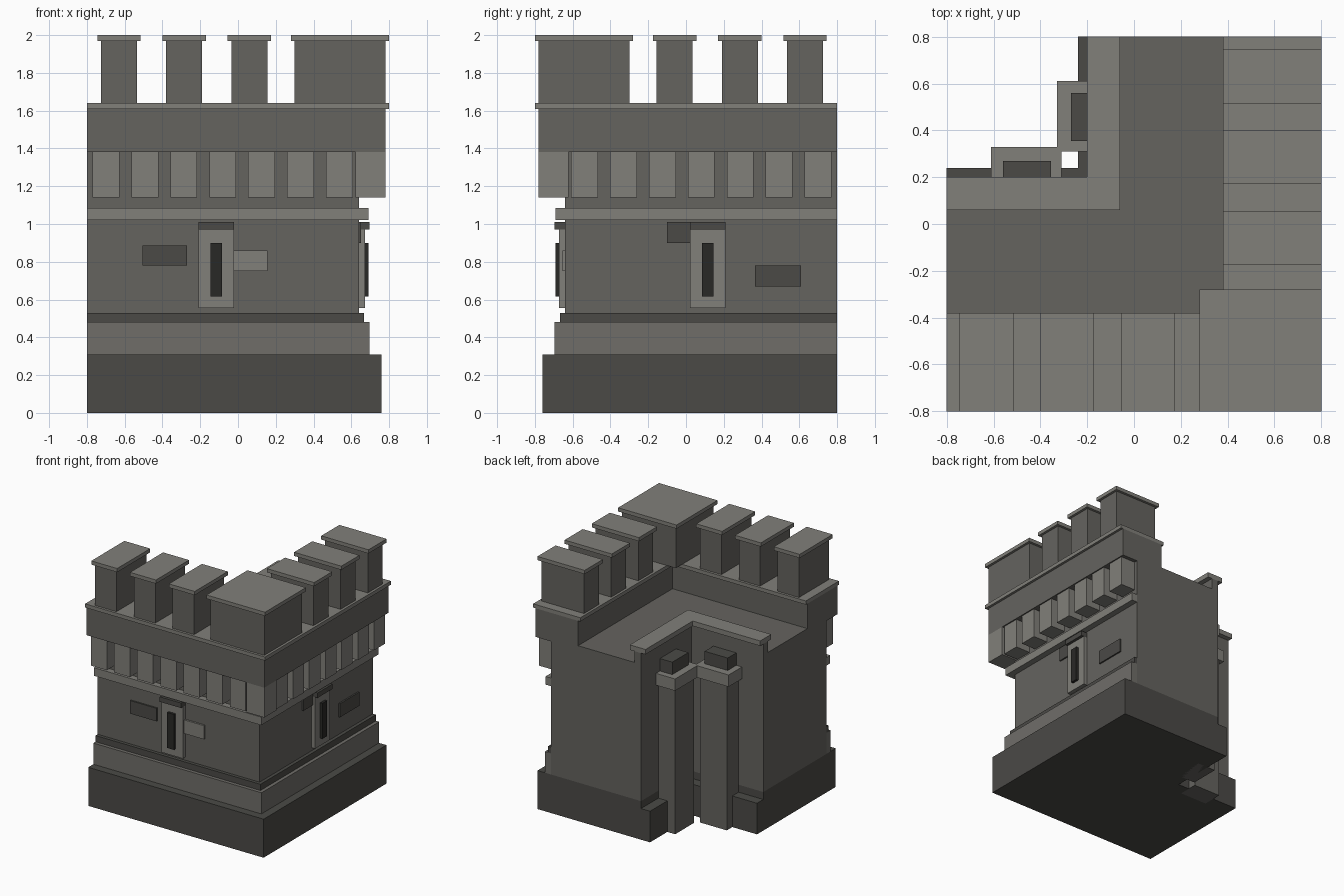
import bpy, bmesh

if "Cube" in bpy.data.objects:
    bpy.data.objects.remove(bpy.data.objects["Cube"])


def grey(name, v):
    m = bpy.data.materials.new(name)
    m.diffuse_color = (v, v * 0.97, v * 0.88, 1)
    m.use_nodes = True
    m.node_tree.nodes["Principled BSDF"].inputs["Base Color"].default_value = m.diffuse_color
    return m


DARK, MID, BASE2 = grey("dark_stone", 0.07), grey("mid_stone", 0.13), grey("worn_stone", 0.16)
LIGHT, BLACK = grey("light_stone", 0.22), grey("opening", 0.022)
E = 0.8  # wing end plane


def prism(name, pts, z0, z1, mat):
    """Extrude a plan outline from z0 to z1."""
    bm = bmesh.new()
    f = bm.faces.new([bm.verts.new((x, y, z0)) for x, y in pts])
    ext = bmesh.ops.extrude_face_region(bm, geom=[f])["geom"]
    bmesh.ops.translate(bm, vec=(0, 0, z1 - z0),
                        verts=[v for v in ext if isinstance(v, bmesh.types.BMVert)])
    bmesh.ops.recalc_face_normals(bm, faces=bm.faces)
    me = bpy.data.meshes.new(name)
    bm.to_mesh(me)
    bm.free()
    me.materials.append(mat)
    bpy.context.collection.objects.link(bpy.data.objects.new(name, me))


def ell(name, o, i, z0, z1, mat):
    """L-shaped course: outer faces at o, inner corner faces at i."""
    prism(name, [(-E, -o), (o, -o), (o, E), (-i, E), (-i, i), (-E, i)], z0, z1, mat)


def box(name, x0, x1, y0, y1, z0, z1, mat):
    prism(name, [(x0, y0), (x1, y0), (x1, y1), (x0, y1)], z0, z1, mat)


def pair(name, x0, x1, y0, y1, z0, z1, mat):
    """A box and its mirror image across the corner diagonal."""
    box(name + "_front", x0, x1, y0, y1, z0, z1, mat)
    box(name + "_side", -y1, -y0, -x1, -x0, z0, z1, mat)


# wall body, base and string courses
ell("base_plinth", 0.76, 0.16, 0, 0.31, DARK)
ell("wall_body", 0.64, 0.16, 0.31, 1.38, MID)
ell("second_plinth", 0.695, -0.64, 0.31, 0.48, BASE2)
ell("plinth_moulding", 0.667, -0.64, 0.48, 0.53, DARK)
ell("string_course", 0.69, -0.64, 1.02, 1.085, LIGHT)
ell("walkway_floor", 0.40, 0.16, 1.38, 1.41, MID)

# outer parapet and inner low wall
ell("parapet", 0.78, -0.40, 1.38, 1.61, MID)
ell("parapet_coping", 0.80, -0.38, 1.61, 1.64, LIGHT)
ell("inner_low_wall", -0.10, 0.16, 1.41, 1.50, MID)
ell("inner_coping", -0.06, 0.20, 1.50, 1.54, LIGHT)

# corbels
for k in range(7):
    x = -0.77 + 0.206 * k
    pair("corbel", x, x + 0.142, -0.77, -0.64, 1.14, 1.38, LIGHT)
box("corner_corbel", 0.622, 0.78, -0.78, -0.622, 1.14, 1.38, LIGHT)

# merlons with caps
for x in (-0.725, -0.38, -0.035):
    pair("merlon", x, x + 0.19, -0.78, -0.40, 1.64, 1.97, MID)
    pair("merlon_cap", x - 0.02, x + 0.21, -0.80, -0.38, 1.97, 2.0, LIGHT)
box("corner_merlon", 0.30, 0.78, -0.78, -0.30, 1.64, 1.97, MID)
box("corner_merlon_cap", 0.28, 0.80, -0.80, -0.28, 1.97, 2.0, LIGHT)

# arrow slits
pair("slit_frame", -0.21, -0.02, -0.672, -0.63, 0.555, 0.97, LIGHT)
pair("slit_lintel", -0.21, -0.02, -0.695, -0.63, 0.97, 1.01, DARK)
pair("slit_opening", -0.145, -0.085, -0.692, -0.64, 0.615, 0.90, BLACK)

# odd raised stones
box("front_dark_stone", -0.505, -0.27, -0.652, -0.63, 0.78, 0.885, DARK)
box("front_light_stone", -0.03, 0.155, -0.655, -0.63, 0.75, 0.86, LIGHT)
box("side_dark_stone", 0.63, 0.652, 0.365, 0.61, 0.67, 0.78, DARK)
box("side_upper_stone", 0.63, 0.652, -0.10, 0.03, 0.90, 1.01, DARK)

# inner corner: plinth and pilasters
ell("inner_plinth", -0.16, 0.24, 0, 0.25, DARK)
pair("pilaster", -0.58, -0.34, 0.15, 0.31, 0, 1.17, MID)
pair("pilaster_cap", -0.61, -0.31, 0.15, 0.33, 1.17, 1.265, LIGHT)
pair("pilaster_block", -0.56, -0.355, 0.15, 0.27, 1.265, 1.365, DARK)
